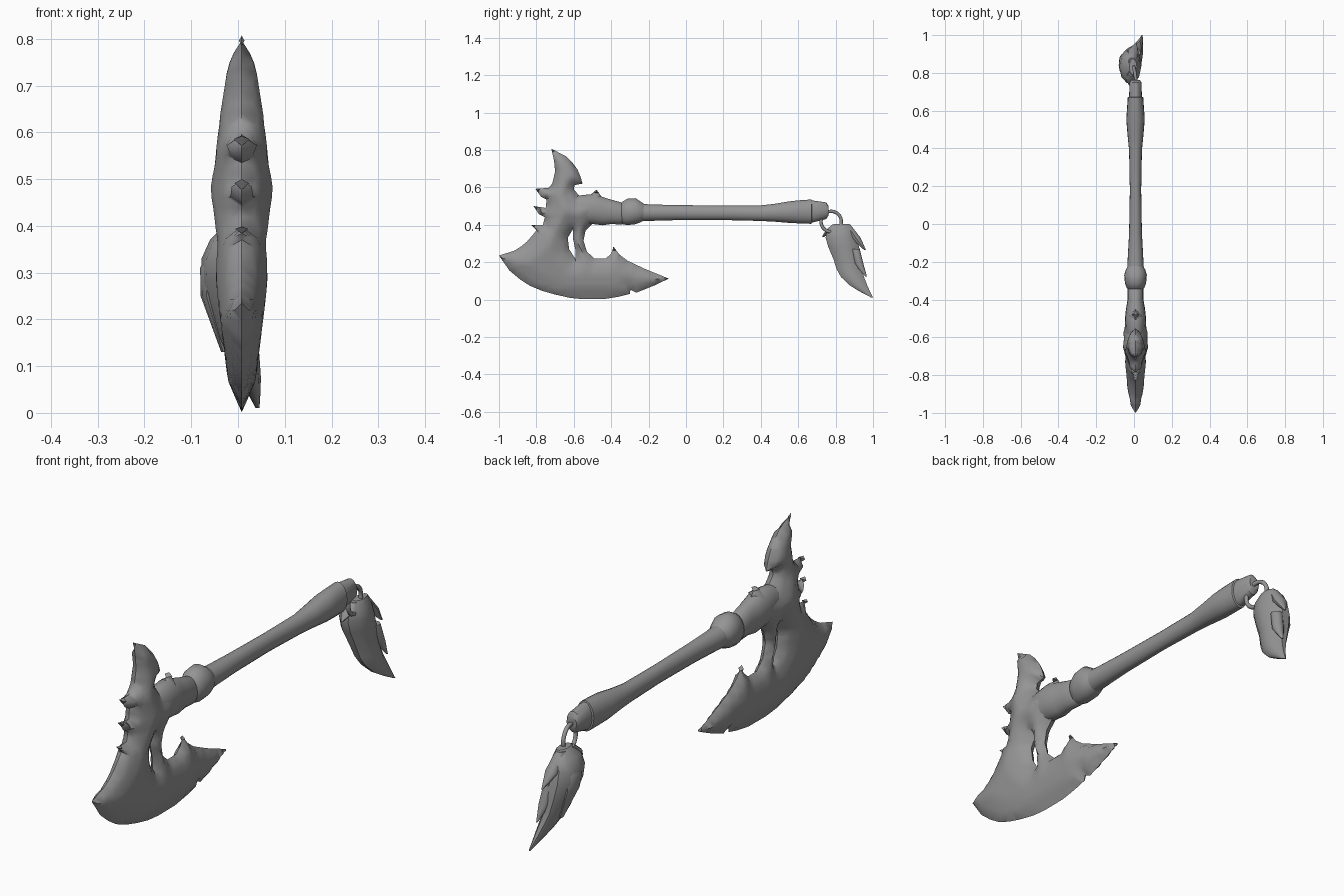
import bpy, bmesh, math
from mathutils import Vector
from mathutils.geometry import delaunay_2d_cdt, intersect_point_line, area_tri

if "Cube" in bpy.data.objects:
    bpy.data.objects.remove(bpy.data.objects["Cube"])

grey = bpy.data.materials.new("plain grey")
grey.use_nodes = True
COL = (0.3, 0.3, 0.3, 1)
grey.diffuse_color = COL
grey.node_tree.nodes["Principled BSDF"].inputs["Base Color"].default_value = COL
CX = 0.008  # centre plane of the axe


def finish(name, bm, angle=40):
    bmesh.ops.recalc_face_normals(bm, faces=bm.faces)
    me = bpy.data.meshes.new(name)
    bm.to_mesh(me)
    bm.free()
    ob = bpy.data.objects.new(name, me)
    bpy.context.collection.objects.link(ob)
    me.materials.append(grey)
    bpy.ops.object.select_all(action='DESELECT')
    ob.select_set(True)
    bpy.context.view_layer.objects.active = ob
    bpy.ops.object.shade_smooth_by_angle(angle=math.radians(angle))


def loft(name, axis, stations, n=14):
    """Elliptical rings (x, y, z, radius_x, other radius) along y or z."""
    bm = bmesh.new()
    rings = []
    for x, y, z, ru, rv in stations:
        ring = []
        for i in range(n):
            a = 2 * math.pi * i / n
            u, v = ru * math.cos(a), rv * math.sin(a)
            ring.append(bm.verts.new((x + u, y, z + v) if axis == 'y' else (x + u, y + v, z)))
        rings.append(ring)
    for a, b in zip(rings, rings[1:]):
        for i in range(n):
            j = (i + 1) % n
            bm.faces.new((a[i], a[j], b[j], b[i]))
    bm.faces.new(rings[0])
    bm.faces.new(rings[-1])
    finish(name, bm)


def lerp(table, t):
    for (a, p), (b, q) in zip(table, table[1:]):
        if t <= b:
            return p + (q - p) * max(0, (t - a) / (b - a))
    return table[-1][1]


# ---- Axe head: side outline swollen into a sharp-edged body
edge = [(-1, .235), (-.944, .155), (-.89, .11), (-.837, .075), (-.77, .047), (-.70, .027),
        (-.62, .009), (-.55, .002), (-.435, .003), (-.36, .015), (-.30, .03), (-.297, .053),
        (-.265, .037), (-.17, .075), (-.092, .112)]
inner = [(-.222, .165), (-.313, .208), (-.355, .24), (-.388, .283), (-.40, .245), (-.43, .219),
         (-.49, .219), (-.53, .257), (-.548, .315), (-.537, .369), (-.50, .406), (-.45, .42)]
crown = [(-.452, .55), (-.478, .588), (-.516, .556), (-.57, .556), (-.60, .588), (-.596, .612),
         (-.553, .62), (-.565, .66), (-.58, .695), (-.61, .735), (-.64, .765), (-.72, .807),
         (-.705, .74), (-.70, .684), (-.715, .62), (-.735, .597), (-.805, .592), (-.775, .55)]
spine = [(-.745, .535), (-.75, .49), (-.815, .50), (-.785, .455), (-.755, .44), (-.765, .40),
         (-.826, .398), (-.80, .37), (-.82, .345), (-.85, .31), (-.88, .285), (-.917, .262)]
slit = [(-.605, .375), (-.632, .33), (-.625, .27), (-.59, .215), (-.59, .26), (-.603, .32)]
THICK = [(0, 0), (.07, .03), (.25, .052), (.44, .068), (.5, .065), (.6, .052), (.74, .03), (.81, 0)]
STEP = .022


def subdivide(loop):
    out = []
    for a, b in zip(loop, loop[1:] + loop[:1]):
        a, b = Vector(a), Vector(b)
        k = max(1, round((b - a).length / STEP))
        out += [a.lerp(b, i / k) for i in range(k)]
    return out


loops = [subdivide(edge + inner + crown + spine), subdivide(slit)]
segs = [(a, b) for lp in loops for a, b in zip(lp, lp[1:] + lp[:1])]


def inside(p):
    hit = False
    for a, b in segs:
        if (a.y > p.y) != (b.y > p.y) and p.x < a.x + (p.y - a.y) * (b.x - a.x) / (b.y - a.y):
            hit = not hit
    return hit


def edge_distance(p):
    best = 9
    for a, b in segs:
        q, t = intersect_point_line(p, a, b)
        q = Vector(q[:2]) if 0 <= t <= 1 else (a if t < 0 else b)
        best = min(best, (p - q).length)
    return best


def skin_pair(bm, p):
    """Left and right vertex over an outline point; one shared vertex on the rim."""
    d = edge_distance(p)
    if d < 1e-4:
        v = bm.verts.new((CX, p.x, p.y))
        return v, v
    k = lerp([(.1, .12), (.4, .21)], p.y)
    h = min(lerp(THICK, p.y), k * math.sqrt(d))
    return [bm.verts.new((CX + s * h, p.x, p.y)) for s in (1, -1)]


pts, cons = [], []
for lp in loops:
    base = len(pts)
    pts += lp
    cons += [(base + i, base + (i + 1) % len(lp)) for i in range(len(lp))]
for r in range(38):
    for c in range(45):
        p = Vector((-1 + (c + .5 * (r % 2)) * STEP, r * STEP))
        if inside(p) and edge_distance(p) > .009:
            pts.append(p)
flat, _, tris, *_ = delaunay_2d_cdt(pts, cons, [], 0, 1e-5)

bm = bmesh.new()
pairs = [skin_pair(bm, p) for p in flat]
for t in tris:
    mid = sum((flat[i] for i in t), Vector((0, 0))) / 3
    if not inside(mid):
        continue
    if any(pairs[i][0] != pairs[i][1] for i in t):
        for s in (0, 1):
            bm.faces.new([pairs[i][s] for i in t])
    elif area_tri(*(flat[i] for i in t)) > 1e-5:
        # triangles touching only the rim get a raised centre
        top = skin_pair(bm, mid)
        for s in (0, 1):
            for i in range(3):
                bm.faces.new((pairs[t[i]][s], pairs[t[(i + 1) % 3]][s], top[s]))
bmesh.ops.delete(bm, geom=[v for v in bm.verts if not v.link_faces], context='VERTS')
finish("axe_head", bm, 50)


# ---- Handle: y, bottom z, top z, half width
def shaft(name, rows):
    loft(name, 'y', [(CX, y, (a + b) / 2, w, (b - a) / 2) for y, a, b, w in rows], 18)


shaft("neck", [(-.70, .44, .52, .03), (-.62, .415, .55, .045), (-.55, .405, .56, .052),
               (-.50, .403, .565, .056), (-.447, .396, .55, .05), (-.40, .403, .535, .042),
               (-.345, .40, .52, .042), (-.33, .41, .51, .035)])
shaft("knuckle", [(-.355, .43, .50, .03), (-.34, .402, .525, .046), (-.313, .397, .54, .056),
                  (-.27, .402, .543, .06), (-.243, .412, .525, .052), (-.22, .425, .51, .04)])
shaft("shaft", [(-.25, .417, .515, .045), (-.195, .42, .509, .042), (-.05, .424, .506, .034),
                (.18, .425, .503, .03), (.39, .42, .503, .034), (.47, .416, .512, .042),
                (.553, .409, .526, .049), (.61, .406, .532, .045), (.67, .404, .536, .041),
                (.675, .42, .52, .03)])
shaft("end_cap", [(.66, .41, .53, .036), (.68, .412, .53, .034), (.75, .43, .52, .031),
                  (.762, .45, .50, .024)])

# ---- Ring through the end cap
bpy.ops.mesh.primitive_torus_add(location=(CX, .776, .417), rotation=(0, math.pi / 2, .15),
                                 major_radius=.055, minor_radius=.009,
                                 major_segments=28, minor_segments=8)
ring = bpy.context.object
ring.name = "ring"
ring.data.materials.append(grey)
bpy.ops.object.shade_smooth_by_angle(angle=math.radians(50))


# ---- Hanging feather bundle: x, z, front y, back y, half width
def feather(name, rows):
    loft(name, 'z', [(x, (a + b) / 2, z, w, (b - a) / 2) for x, z, a, b, w in rows], 10)


feather("feather_bundle", [(-.005, .405, .79, .875, .02), (-.015, .37, .75, .905, .045),
                           (-.02, .33, .742, .918, .058), (-.02, .28, .757, .93, .06),
                           (-.012, .22, .783, .938, .05), (0, .16, .803, .945, .042),
                           (.012, .12, .826, .955, .034), (.025, .075, .874, .972, .024),
                           (.034, .043, .928, .985, .014), (.042, .01, .992, 1, .004)])
feather("back_feather_upper", [(-.01, .40, .84, .88, .02), (-.005, .33, .88, .935, .03),
                               (.01, .265, .952, .962, .003)])
feather("back_feather_lower", [(.01, .27, .88, .93, .025), (.02, .19, .90, .95, .024),
                               (.03, .122, .96, .968, .003)])
feather("front_feather", [(-.01, .40, .78, .82, .02), (-.015, .37, .745, .80, .03),
                          (-.02, .335, .727, .738, .004)])
feather("side_feather", [(-.02, .38, .80, .87, .025), (-.055, .31, .79, .89, .026),
                         (-.062, .25, .81, .90, .018), (-.03, .13, .87, .90, .006)])
